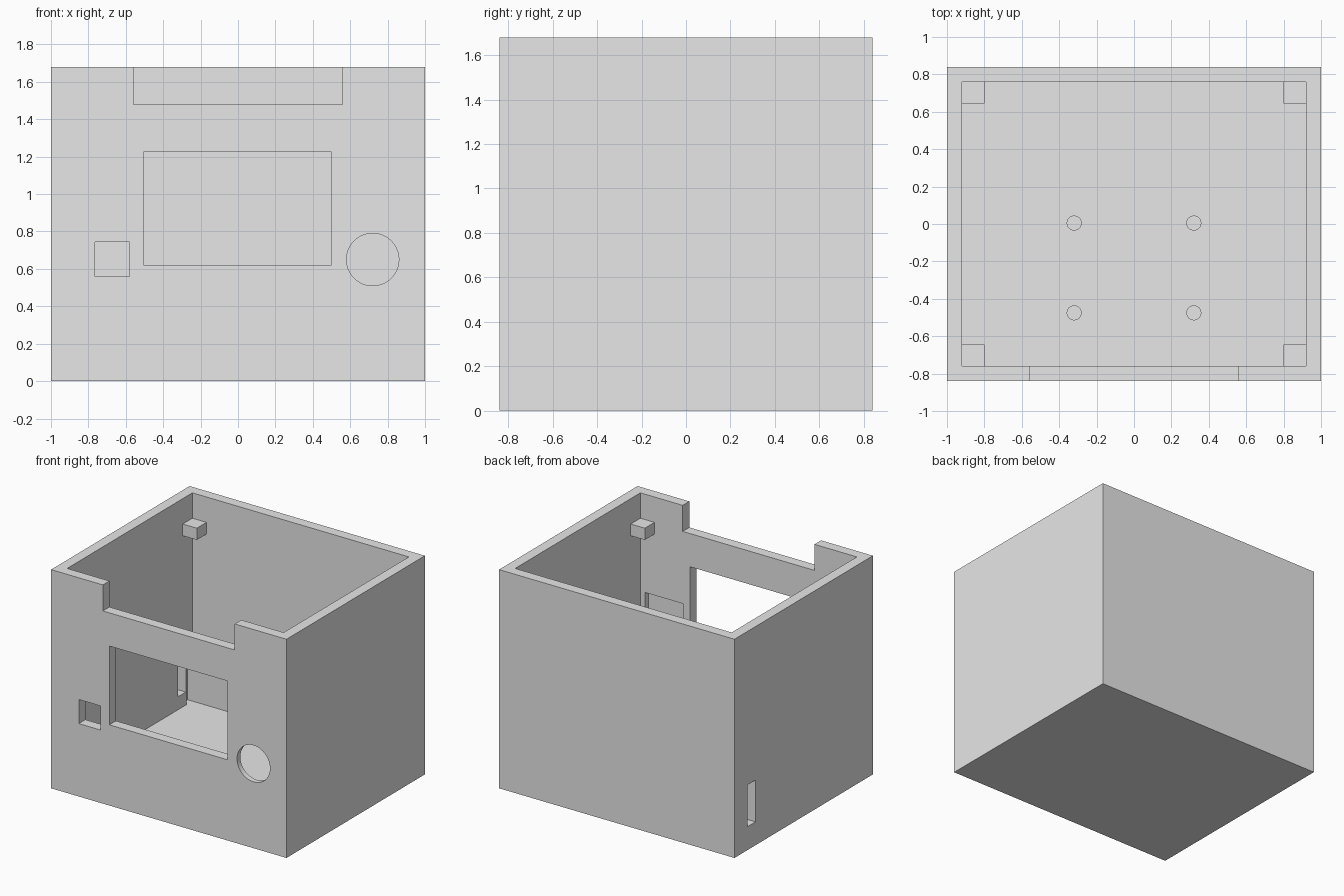
import bpy
from mathutils import Vector

default = bpy.data.objects.get("Cube")
if default:
    bpy.data.objects.remove(default, do_unlink=True)

grey = bpy.data.materials.new("light_grey_plastic")
grey.use_nodes = True
grey.diffuse_color = (0.8, 0.8, 0.8, 1)
grey.node_tree.nodes["Principled BSDF"].inputs["Base Color"].default_value = (0.8, 0.8, 0.8, 1)

W, D, H, WALL = 1.0, 0.84, 1.68, 0.08   # half width, half depth, height, wall
IX, IY = W - WALL, D - WALL             # inner half sizes


def box(name, lo, hi):
    """Box between two opposite corners."""
    lo, hi = Vector(lo), Vector(hi)
    bpy.ops.mesh.primitive_cube_add(size=1)
    ob = bpy.context.object
    ob.name = name
    for v in ob.data.vertices:
        v.co = (lo + hi) / 2 + v.co * (hi - lo)
    ob.data.materials.append(grey)
    return ob


def cylinder(name, radius, depth, centre, rotation=(0, 0, 0)):
    bpy.ops.mesh.primitive_cylinder_add(vertices=64, radius=radius, depth=depth,
                                        location=centre, rotation=rotation)
    ob = bpy.context.object
    ob.name = name
    ob.data.materials.append(grey)
    return ob


def cut(target, cutter):
    """Subtract the cutter and remove it."""
    mod = target.modifiers.new("cut", "BOOLEAN")
    mod.operation = "DIFFERENCE"
    mod.solver = "EXACT"
    mod.object = cutter
    bpy.context.view_layer.objects.active = target
    bpy.ops.object.modifier_apply(modifier=mod.name)
    bpy.data.objects.remove(cutter, do_unlink=True)


# Open-topped case
case = box("case", (-W, -D, 0), (W, D, H))
cut(case, box("cavity", (-IX, -IY, WALL), (IX, IY, H + 0.2)))

# Front openings: top notch, display window, square port, round knob hole
front, inside = -D - 0.1, -IY + 0.1
cut(case, box("notch", (-0.56, front, 1.48), (0.56, inside, H + 0.2)))
cut(case, box("window", (-0.505, front, 0.62), (0.5, inside, 1.225)))
cut(case, box("port", (-0.765, front, 0.56), (-0.58, inside, 0.745)))
cut(case, cylinder("knob_hole", 0.14, 0.3, (0.72, -0.8, 0.65), (1.5708, 0, 0)))

# Seat behind the knob hole
cut(case, box("knob_seat", (0.555, -IY - 0.04, 0.375), (0.88, inside, 0.925)))

# Side slot and the board groove beside it
cut(case, box("side_slot", (-W - 0.1, 0.585, 0.18), (-IX + 0.1, 0.68, 0.5)))
cut(case, box("board_groove", (-IX - 0.04, 0.69, WALL), (-IX + 0.1, IY, 0.6)))

# Lid rests in the four corners, floor pegs for the circuit board
for sx, side in ((-1, "right"), (1, "left")):
    for sy, end in ((-1, "front"), (1, "back")):
        box(f"lid_rest_{end}_{side}",
            (min(sx * 0.8, sx * (IX + 0.01)), min(sy * 0.643, sy * (IY + 0.01)), 1.395),
            (max(sx * 0.8, sx * (IX + 0.01)), max(sy * 0.643, sy * (IY + 0.01)), 1.485))
        peg = cylinder(f"floor_peg_{end}_{side}", 0.04, 0.08,
                       (sx * 0.32, -0.235 + sy * 0.24, 0.1))
        bpy.ops.object.shade_smooth_by_angle()
